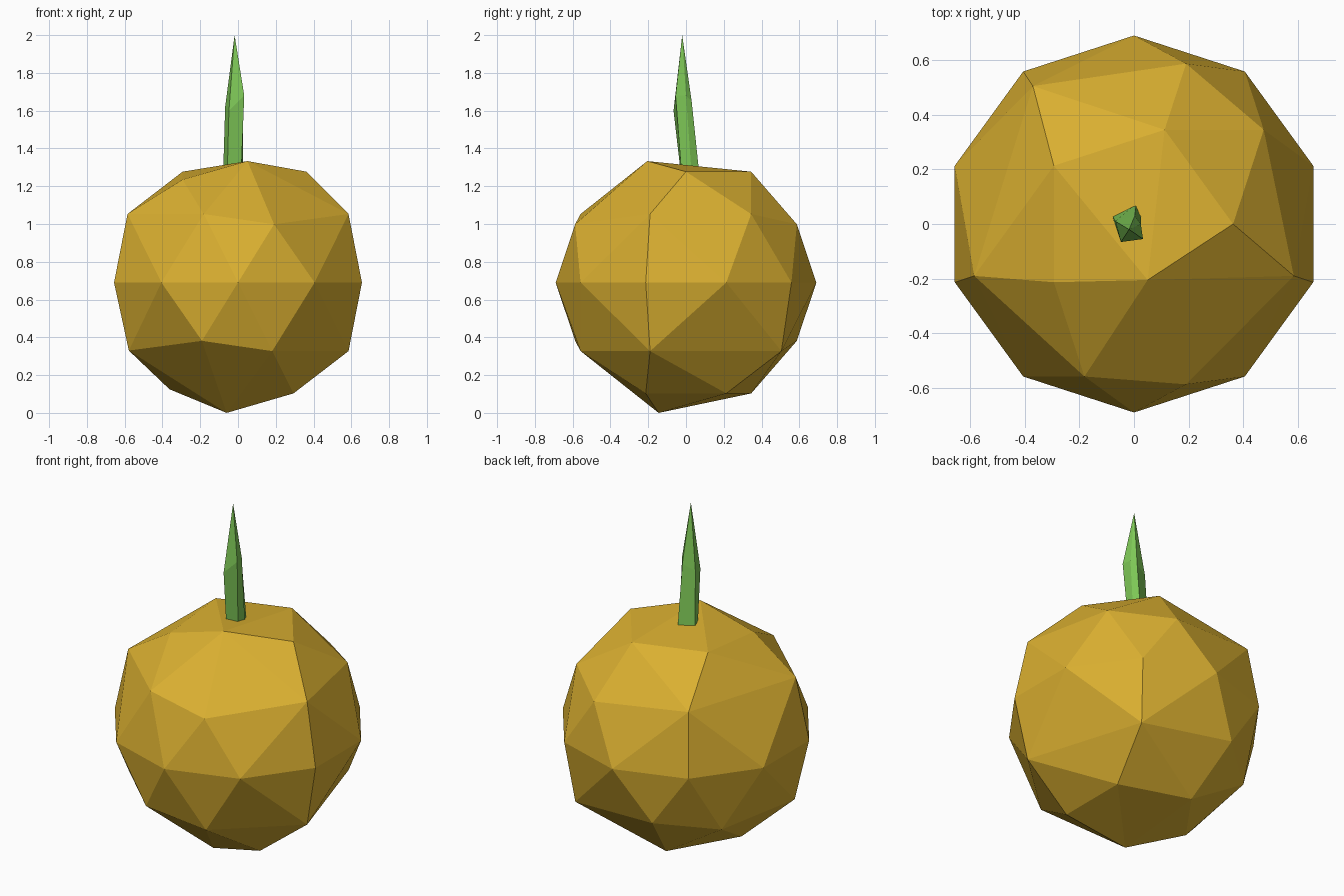
import bpy, bmesh
from mathutils import Vector

if "Cube" in bpy.data.objects:
    bpy.data.objects.remove(bpy.data.objects["Cube"])


def material(name, rgb):
    m = bpy.data.materials.new(name)
    m.diffuse_color = (*rgb, 1)
    m.use_nodes = True
    m.node_tree.nodes["Principled BSDF"].inputs["Base Color"].default_value = m.diffuse_color
    return m


def finish(bm, name, mat):
    bmesh.ops.recalc_face_normals(bm, faces=bm.faces[:])
    me = bpy.data.meshes.new(name)
    bm.to_mesh(me)
    bm.free()
    me.materials.append(mat)
    ob = bpy.data.objects.new(name, me)
    bpy.context.collection.objects.link(ob)
    return ob


R = 0.69

# fruit body: icosphere with a few edges collapsed for an irregular look
bm = bmesh.new()
bmesh.ops.create_icosphere(bm, subdivisions=2, radius=R)
for v in bm.verts:
    v.co.z += R


def near(p):
    return min(bm.verts, key=lambda v: (v.co - Vector(p)).length)


# each entry: the two ends of an edge, then the merged point
collapses = [
    ((0, 0, 1.38), (.112, -.345, 1.277), (.05, -.205, 1.333)),
    ((-.5, .363, 1.0), (-.181, .558, 1.053), (-.37, .505, 1.055)),
    ((.617, 0, 1.0), (.475, -.345, 1.053), (.585, -.19, 1.053)),
    ((-.587, 0, 1.053), (-.5, -.363, 1.0), (-.585, -.19, 1.053)),
    ((0, 0, 0), (-.112, -.345, .103), (-.06, -.145, 0)),
    ((.5, .363, .38), (.181, .558, .327), (.37, .505, .327)),
    ((-.617, 0, .38), (-.475, -.345, .327), (-.578, -.19, .33)),
    ((.587, 0, .327), (.5, -.363, .38), (.585, -.19, .327)),
]
groups = [(near(a), near(b), t) for a, b, t in collapses]
near((-.294, -.213, 1.277)).co.z = 1.235
near((-.363, 0, .103)).co.z = .125
for a, b, t in groups:
    bmesh.ops.pointmerge(bm, verts=[a, b], merge_co=Vector(t))
finish(bm, "fruit_body", material("golden yellow", (.70, .43, .03)))

# stem: two five-sided rings closing to a point
bm = bmesh.new()
base = [(-.08, .03), (-.058, -.022), (.015, -.02), (.026, .033), (.008, .075)]
mid = [(-.068, .01, 1.62), (-.048, -.066, 1.6), (.033, -.055, 1.68),
       (.025, 0, 1.68), (.003, .03, 1.65)]
lo = [bm.verts.new((x, y, 1.22)) for x, y in base]
hi = [bm.verts.new(p) for p in mid]
tip = bm.verts.new((-.018, -.02, 2.0))
bm.faces.new(lo[::-1])
for i in range(5):
    j = (i + 1) % 5
    bm.faces.new((lo[i], lo[j], hi[j], hi[i]))
    bm.faces.new((hi[i], hi[j], tip))
finish(bm, "stem", material("leaf green", (.21, .58, .095)))
